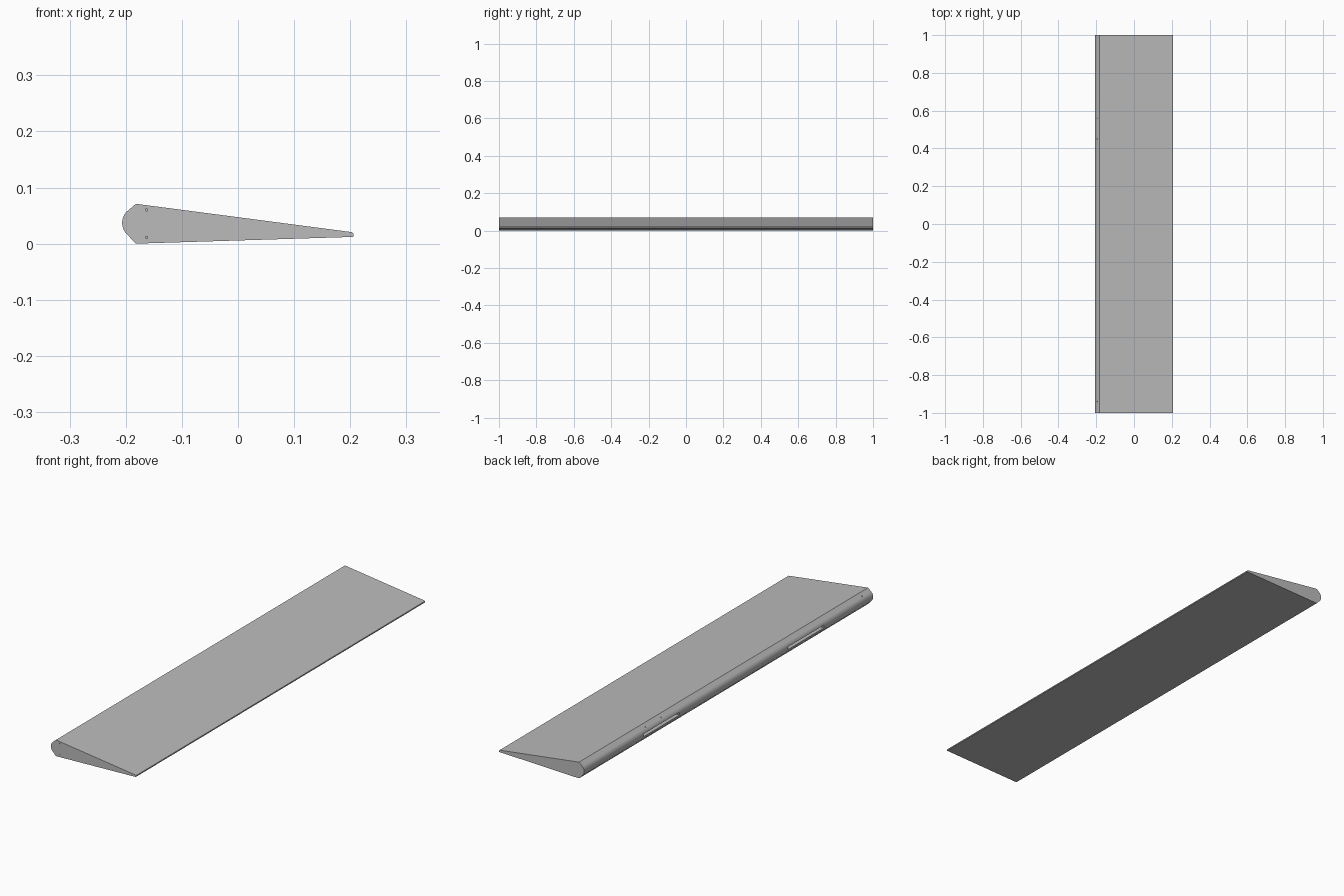
import bpy
import bmesh
import math
from mathutils import Matrix

cube = bpy.data.objects.get("Cube")
if cube:
    bpy.data.objects.remove(cube, do_unlink=True)

grey = bpy.data.materials.new("light_grey")
grey.use_nodes = True
colour = (0.5, 0.5, 0.5, 1)
grey.diffuse_color = colour
grey.node_tree.nodes["Principled BSDF"].inputs["Base Color"].default_value = colour


def add_object(name, bm):
    bmesh.ops.recalc_face_normals(bm, faces=bm.faces[:])
    mesh = bpy.data.meshes.new(name)
    bm.to_mesh(mesh)
    bm.free()
    obj = bpy.data.objects.new(name, mesh)
    bpy.context.collection.objects.link(obj)
    mesh.materials.append(grey)
    return obj


def cutter_box(bm, centre, size):
    bmesh.ops.create_cube(bm, size=1, matrix=Matrix.Translation(centre) @ Matrix.Diagonal((*size, 1)))


def cutter_pin(bm, centre, axis, length):
    turn = Matrix.Rotation(math.pi / 2, 4, axis)
    bmesh.ops.create_cone(bm, cap_ends=True, segments=12, radius1=0.002, radius2=0.002,
                          depth=length, matrix=Matrix.Translation(centre) @ turn)


# Wedge section: rounded nose between two bevels, tapering to a thin tail
nose_x, nose_z, nose_r = -0.178, 0.037, 0.0285
profile = [(-0.182, 0), (0.205, 0.012), (0.206, 0.013), (0.206, 0.018), (0.203, 0.0205), (-0.182, 0.071)]
for i in range(17):
    a = math.radians(135 + 90 * i / 16)
    profile.append((nose_x + nose_r * math.cos(a), nose_z + nose_r * math.sin(a)))

bm = bmesh.new()
face = bm.faces.new([bm.verts.new((x, -1, z)) for x, z in profile])
ends = bmesh.ops.extrude_face_region(bm, geom=[face])["geom"]
bmesh.ops.translate(bm, vec=(0, 2, 0), verts=[v for v in ends if isinstance(v, bmesh.types.BMVert)])
panel = add_object("control_surface", bm)

# Hinge slots in the nose
bm = bmesh.new()
for y in (0.465, -0.535):
    cutter_box(bm, (-0.2, y, nose_z), (0.04, 0.25, 0.012))
slots = add_object("slot_cutter", bm)

# Small pin holes in the front end and the upper nose bevel
bm = bmesh.new()
for z in (0.011, 0.06):
    cutter_pin(bm, (-0.163, -1, z), 'X', 0.04)
for y in (0.56, 0.45, -0.94):
    cutter_pin(bm, (-0.194, y, 0.06), 'Y', 0.03)
pins = add_object("pin_hole_cutter", bm)

for cutter in (slots, pins):
    cutter.hide_render = True
    cutter.hide_set(True)
    cutter.display_type = 'WIRE'
    mod = panel.modifiers.new(cutter.name, 'BOOLEAN')
    mod.operation = 'DIFFERENCE'
    mod.solver = 'EXACT'
    mod.object = cutter

# Bake the cuts, then smooth only the rounded nose
bpy.context.view_layer.objects.active = panel
panel.select_set(True)
for mod in list(panel.modifiers):
    bpy.ops.object.modifier_apply(modifier=mod.name)
for cutter in (slots, pins):
    bpy.data.objects.remove(cutter, do_unlink=True)
bpy.ops.object.shade_smooth_by_angle(angle=math.radians(25))
